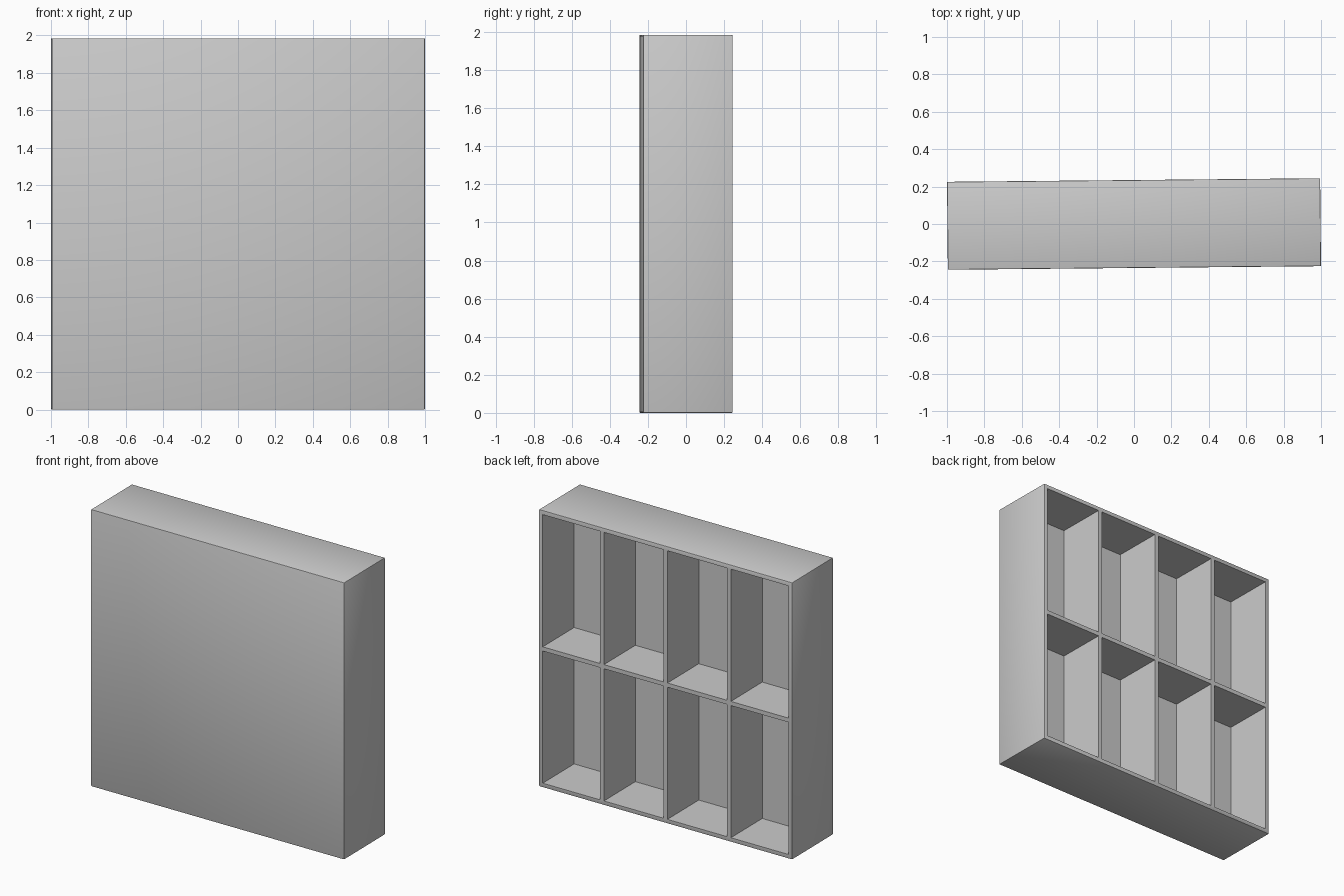
import bpy

if "Cube" in bpy.data.objects:
    bpy.data.objects.remove(bpy.data.objects["Cube"])

W, D, H = 1.995, 0.47, 1.985   # outer size
T = 0.03                       # wall, divider and shelf thickness
PANEL = 0.11                   # thickness of the closed front
TURN = 0.0095                  # slight turn about z


def box(name, x0, x1, y0, y1, z0, z1):
    bpy.ops.mesh.primitive_cube_add(
        size=1, location=((x0 + x1) / 2, (y0 + y1) / 2, (z0 + z1) / 2))
    ob = bpy.context.object
    ob.name = name
    ob.scale = (x1 - x0, y1 - y0, z1 - z0)
    bpy.ops.object.transform_apply(location=True, rotation=False, scale=True)
    return ob


# Cabinet block with lightly eased outer edges
cabinet = box("cabinet", -W / 2, W / 2, -D / 2, D / 2, 0, H)
bevel = cabinet.modifiers.new("eased_edges", 'BEVEL')
bevel.width = 0.005
bevel.segments = 2

# Eight cubby cutters: four columns, two rows, open at the back
x_walls = [-W / 2 + T / 2, -0.5, 0, 0.5, W / 2 - T / 2]
z_walls = [T / 2, H / 2, H - T / 2]
cutters = []
for xa, xb in zip(x_walls, x_walls[1:]):
    for za, zb in zip(z_walls, z_walls[1:]):
        cutters.append(box("cubby_cutter", xa + T / 2, xb - T / 2,
                           -D / 2 + PANEL, D / 2 + 0.1,
                           za + T / 2, zb - T / 2))
bpy.ops.object.select_all(action='DESELECT')
for c in cutters:
    c.select_set(True)
bpy.context.view_layer.objects.active = cutters[0]
bpy.ops.object.join()
cutter = bpy.context.object
cutter.hide_render = True

# Hollow out the cubbies
cut = cabinet.modifiers.new("cubbies", 'BOOLEAN')
cut.operation = 'DIFFERENCE'
cut.solver = 'EXACT'
cut.object = cutter
bpy.ops.object.select_all(action='DESELECT')
cabinet.select_set(True)
bpy.context.view_layer.objects.active = cabinet
for name in ("eased_edges", "cubbies"):
    bpy.ops.object.modifier_apply(modifier=name)
bpy.data.objects.remove(cutter)

# Sharp edges stay sharp, and the cabinet sits slightly turned
bpy.ops.object.shade_smooth_by_angle()
cabinet.rotation_euler.z = TURN
